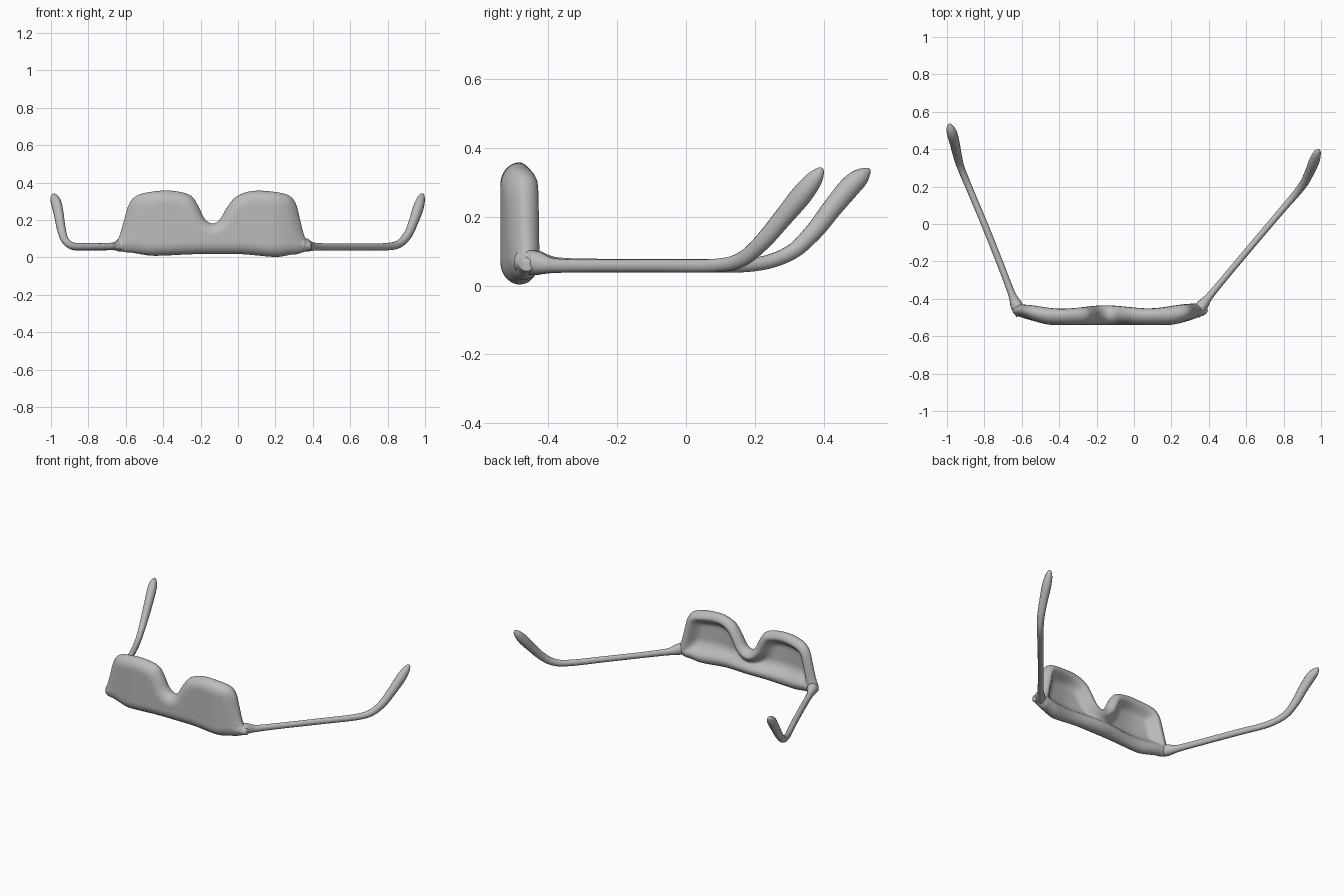
import bpy, bmesh, math
from mathutils import Vector
from mathutils.geometry import intersect_point_line

cube = bpy.data.objects.get("Cube")
if cube:
    bpy.data.objects.remove(cube)

grey = bpy.data.materials.new("plain grey")
grey.use_nodes = True
colour = (0.5, 0.5, 0.5, 1)
grey.diffuse_color = colour
grey.node_tree.nodes["Principled BSDF"].inputs["Base Color"].default_value = colour


def spline(pts, steps):
    """Catmull-Rom curve through the points."""
    p = [Vector(q) for q in pts]
    p = [2 * p[0] - p[1]] + p + [2 * p[-1] - p[-2]]
    out = []
    for i in range(1, len(p) - 2):
        a, b, c, d = p[i - 1:i + 3]
        for k in range(steps):
            t = k / steps
            out.append(0.5 * (2 * b + (c - a) * t + (2 * a - 5 * b + 4 * c - d) * t * t
                              + (3 * b - a - 3 * c + d) * t ** 3))
    return out + [p[-2]]


def smooth(a, b, v):
    t = min(max((v - a) / (b - a), 0), 1)
    return t * t * (3 - 2 * t)


def lookup(table, x):
    """Eased interpolation in a list of (x, value) pairs."""
    for (x0, v0), (x1, v1) in zip(table, table[1:]):
        if x <= x1:
            return v0 + (v1 - v0) * smooth(x0, x1, x)
    return table[-1][1]


def finish(name, bm):
    bmesh.ops.recalc_face_normals(bm, faces=bm.faces)
    me = bpy.data.meshes.new(name)
    bm.to_mesh(me)
    bm.free()
    me.materials.append(grey)
    for f in me.polygons:
        f.use_smooth = True
    ob = bpy.data.objects.new(name, me)
    bpy.context.collection.objects.link(ob)
    return ob


# Front frame: outline with two humps and a nose notch
top = spline([(-0.65, 0.08), (-0.632, 0.12), (-0.612, 0.19), (-0.585, 0.28), (-0.55, 0.325),
              (-0.49, 0.347), (-0.37, 0.358), (-0.26, 0.335), (-0.215, 0.28), (-0.18, 0.21),
              (-0.14, 0.182), (-0.1, 0.2), (-0.06, 0.265), (-0.01, 0.325), (0.08, 0.356),
              (0.2, 0.35), (0.275, 0.33), (0.31, 0.285), (0.33, 0.21), (0.347, 0.14),
              (0.365, 0.095), (0.395, 0.075)], 5)
bottom_table = [(-0.65, 0.045), (-0.6, 0.028), (-0.45, 0.009), (-0.2, 0.018), (0, 0.018),
                (0.21, 0.003), (0.3, 0.016), (0.395, 0.04)]
back_table = [(-0.65, -0.43), (-0.6, -0.43), (-0.39, -0.452), (-0.15, -0.434),
              (0.08, -0.45), (0.32, -0.425), (0.395, -0.425)]
columns = [(p.x, lookup(bottom_table, p.x), p.y) for p in top]
outline = [Vector((x, zt)) for x, zb, zt in columns] + \
          [Vector((x, zb)) for x, zb, zt in reversed(columns)]
edges = list(zip(outline, outline[1:] + outline[:1]))


def edge_distance(x, z):
    p, best = Vector((x, z)), 9
    for a, b in edges:
        if (b - a).length < 1e-7:
            continue
        q, t = intersect_point_line(p, a, b)
        q = a + (b - a) * min(max(t, 0), 1)
        best = min(best, (p - q.to_2d()).length)
    return best


def bulge(d, r):
    return math.sqrt(max(0, 1 - (1 - min(d / r, 1)) ** 2))


ROWS = 32
bm = bmesh.new()
front, back = [], []
for x, zb, zt in columns:
    front_col, back_col = [], []
    end = smooth(0.3, 0.53, abs(x + 0.125))
    mid = -0.485 + 0.022 * end
    for j in range(ROWS + 1):
        z = zb + (zt - zb) * (0.5 - 0.5 * math.cos(math.pi * j / ROWS))
        d = 0 if j in (0, ROWS) else edge_distance(x, z)
        y_front = -0.54 + 0.045 * end
        # hollow behind each lens, shallower towards the straight edge
        dish = 0.055 * smooth(0.035, 0.1, d) * smooth(0.03, 0.15, z)
        y_back = lookup(back_table, x)
        front_col.append(bm.verts.new((x, mid + (y_front - mid) * bulge(d, 0.065), z)))
        back_col.append(bm.verts.new((x, mid + (y_back - mid) * bulge(d, 0.05) - dish, z)))
    front.append(front_col)
    back.append(back_col)
for grid in (front, back):
    for a, b in zip(grid, grid[1:]):
        for j in range(ROWS):
            bm.faces.new((a[j], b[j], b[j + 1], a[j + 1]))
# close the two narrow ends
for a, b in ((front[0], back[0]), (front[-1], back[-1])):
    for j in range(ROWS):
        bm.faces.new((a[j], b[j], b[j + 1], a[j + 1]))
bmesh.ops.remove_doubles(bm, verts=bm.verts, dist=0.0004)
finish("front_frame", bm)


def temple(name, pts):
    """Round arm swept along (x, y, z, radius) points."""
    path = spline(pts, 6)
    bm = bmesh.new()
    rings = []
    for i, p in enumerate(path):
        t = (path[min(i + 1, len(path) - 1)] - path[max(i - 1, 0)]).to_3d().normalized()
        side = t.cross(Vector((0, 0, 1))).normalized()
        up = side.cross(t)
        r = max(p.w, 0.004)
        rings.append([bm.verts.new(p.to_3d() + r * (0.9 * side * math.cos(k * math.tau / 14)
                                                    + up * math.sin(k * math.tau / 14)))
                      for k in range(14)])
    for a, b in zip(rings, rings[1:]):
        for k in range(14):
            n = (k + 1) % 14
            bm.faces.new((a[k], a[n], b[n], b[k]))
    bm.faces.new(rings[0])
    bm.faces.new(rings[-1])
    finish(name, bm)


# Arms with a flared hinge end and a thicker, upturned ear tip
temple("right_temple", [
    (-0.605, -0.485, 0.07, 0.03), (-0.628, -0.435, 0.066, 0.036), (-0.655, -0.37, 0.06, 0.022),
    (-0.72, -0.2, 0.058, 0.02), (-0.80, 0.0, 0.058, 0.02), (-0.88, 0.19, 0.06, 0.02),
    (-0.925, 0.3, 0.093, 0.022), (-0.945, 0.37, 0.155, 0.026), (-0.957, 0.425, 0.225, 0.029),
    (-0.97, 0.475, 0.285, 0.031), (-0.98, 0.507, 0.315, 0.026), (-0.986, 0.528, 0.333, 0.012),
    (-0.988, 0.534, 0.338, 0.004)])
temple("left_temple", [
    (0.33, -0.485, 0.07, 0.03), (0.362, -0.44, 0.066, 0.036), (0.405, -0.385, 0.058, 0.022),
    (0.5, -0.27, 0.057, 0.019), (0.66, -0.08, 0.057, 0.019), (0.80, 0.085, 0.058, 0.02),
    (0.865, 0.16, 0.075, 0.022), (0.91, 0.22, 0.125, 0.025), (0.94, 0.28, 0.195, 0.028),
    (0.963, 0.335, 0.262, 0.031), (0.977, 0.372, 0.308, 0.025), (0.985, 0.39, 0.332, 0.014),
    (0.988, 0.396, 0.34, 0.005)])
